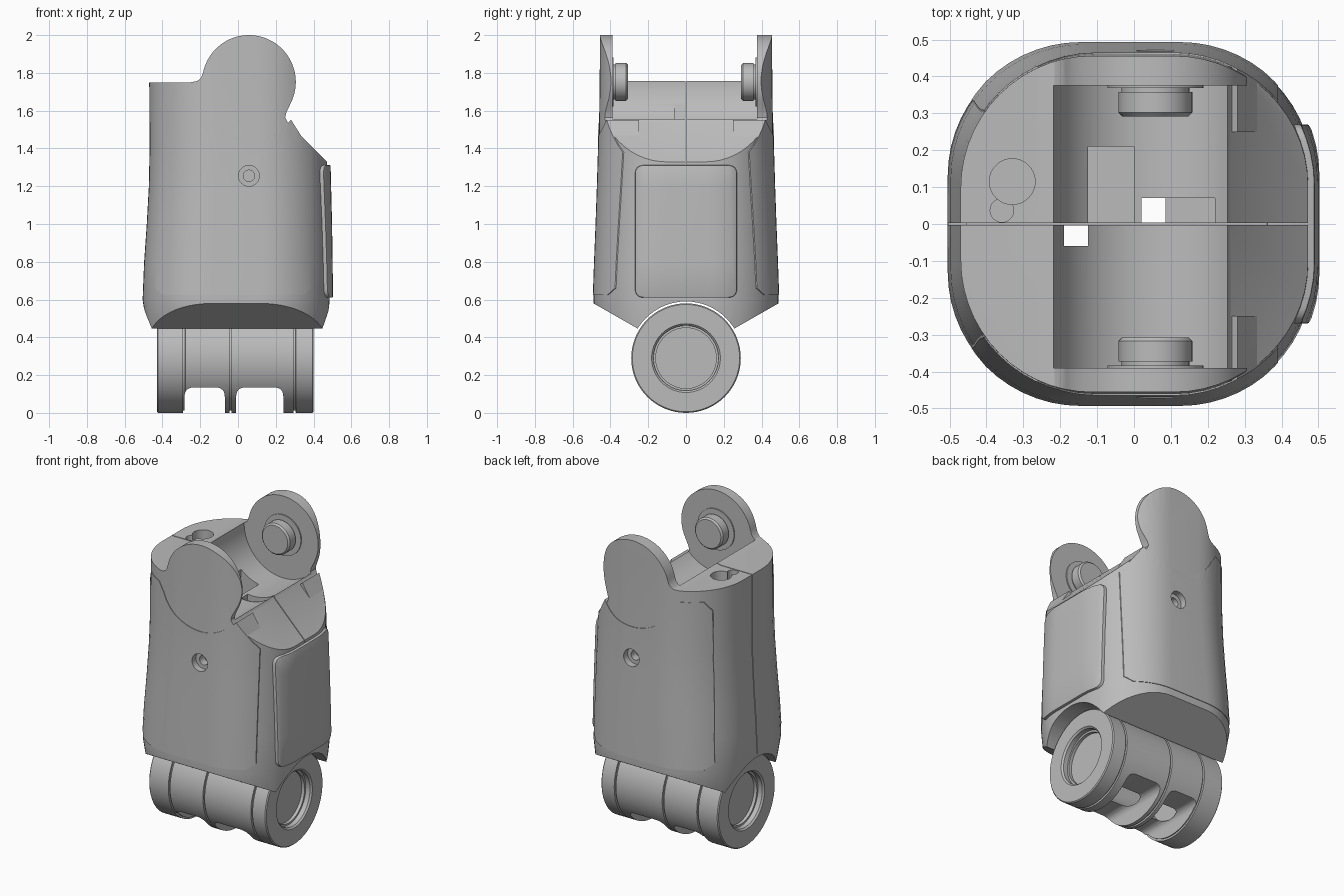
import bpy, bmesh, math

cube = bpy.data.objects.get("Cube")
if cube:
    bpy.data.objects.remove(cube, do_unlink=True)

grey = bpy.data.materials.new("plain_grey")
grey.use_nodes = True
GREY = (0.5, 0.5, 0.5, 1)
grey.diffuse_color = GREY
grey.node_tree.nodes["Principled BSDF"].inputs["Base Color"].default_value = GREY

PIVOT = (0.058, 1.752)      # ear centre in x, z
BARREL_Z = 0.29             # hinge barrel height


def finish(name, bm):
    bmesh.ops.recalc_face_normals(bm, faces=bm.faces)
    mesh = bpy.data.meshes.new(name)
    bm.to_mesh(mesh)
    bm.free()
    mesh.materials.append(grey)
    ob = bpy.data.objects.new(name, mesh)
    bpy.context.collection.objects.link(ob)
    return ob


def skin(name, rings):
    """Closed solid through a list of equal-length rings."""
    bm = bmesh.new()
    rows = [[bm.verts.new(p) for p in ring] for ring in rings]
    n = len(rows[0])
    for a, b in zip(rows, rows[1:]):
        for i in range(n):
            j = (i + 1) % n
            bm.faces.new((a[i], a[j], b[j], b[i]))
    bm.faces.new(rows[0])
    bm.faces.new(rows[-1])
    return finish(name, bm)


def prism(name, axis, pts, lo, hi):
    put = {"X": lambda a, b, t: (t, a, b),
           "Y": lambda a, b, t: (a, t, b),
           "Z": lambda a, b, t: (a, b, t)}[axis]
    return skin(name, [[put(a, b, t) for a, b in pts] for t in (lo, hi)])


def arc(cx, cy, r, start=0, end=360, n=64):
    steps = n if abs(end - start) == 360 else n + 1
    angles = [math.radians(start + (end - start) * i / n) for i in range(steps)]
    return [(cx + r * math.cos(a), cy + r * math.sin(a)) for a in angles]


def rect(x0, x1, y0, y1):
    return [(x0, y0), (x1, y0), (x1, y1), (x0, y1)]


def rounded(pts, r, n=6):
    """Polygon with softened corners."""
    out = []
    for i, (x, y) in enumerate(pts):
        ends = []
        for qx, qy in (pts[i - 1], pts[(i + 1) % len(pts)]):
            d = math.hypot(qx - x, qy - y)
            k = min(r, d * 0.45) / d
            ends.append((x + (qx - x) * k, y + (qy - y) * k))
        (ax, ay), (bx, by) = ends
        for s in range(n + 1):
            t = s / n
            u, v, w = (1 - t) ** 2, 2 * t * (1 - t), t * t
            out.append((u * ax + v * x + w * bx, u * ay + v * y + w * by))
    return out


def boolean(ob, tool, op="DIFFERENCE"):
    mod = ob.modifiers.new("cut", "BOOLEAN")
    mod.object, mod.operation, mod.solver = tool, op, "EXACT"
    apply(ob)
    bpy.data.objects.remove(tool, do_unlink=True)


def apply(ob):
    bpy.context.view_layer.update()
    deps = bpy.context.evaluated_depsgraph_get()
    mesh = bpy.data.meshes.new_from_object(ob.evaluated_get(deps))
    ob.modifiers.clear()
    ob.data = mesh


def bevel(ob, width):
    mod = ob.modifiers.new("bevel", "BEVEL")
    mod.width, mod.segments = width, 2
    mod.limit_method, mod.angle_limit = "ANGLE", math.radians(45)
    apply(ob)


def shell(name, grow=0.0):
    """Tapered housing with a rounded-square section."""
    levels = [(0.3, -0.47, 0.47, 0.47), (0.46, -0.485, 0.475, 0.48),
              (0.6, -0.505, 0.485, 0.49), (0.8, -0.497, 0.483, 0.483),
              (1.0, -0.483, 0.48, 0.475), (1.2, -0.472, 0.475, 0.468),
              (1.4, -0.468, 0.47, 0.462), (1.75, -0.47, 0.468, 0.457),
              (2.1, -0.47, 0.468, 0.455)]
    rings = []
    for z, x0, x1, y in levels:
        x0, x1, y, r = x0 - grow, x1 + grow, y + grow, 0.36 + grow
        ring = []
        for k, (sx, sy) in enumerate([(1, 1), (-1, 1), (-1, -1), (1, -1)]):
            cx = x1 - r if sx > 0 else x0 + r
            ring += arc(cx, sy * (y - r), r, k * 90, k * 90 + 90, 14)
        rings.append([(a, b, z) for a, b in ring])
    return skin(name, rings)


# Housing with its two ears: side outline and wedge-shaped underside
housing = shell("housing")
outline = [(-0.6, 0.25), (-0.6, 1.75), (-0.25, 1.75), (-0.215, 1.757), (-0.195, 1.775)]
outline += arc(*PIVOT, 0.248, 168, -24, 56)
outline += [(0.256, 1.59), (0.25, 1.565), (0.262, 1.54), (0.6, 1.2), (0.6, 0.25)]
boolean(housing, prism("outline", "Y", outline, -0.7, 0.7), "INTERSECT")
wedge = [(0, 0.3), (0.6, 0.643), (0.6, 2.2), (-0.6, 2.2), (-0.6, 0.643)]
boolean(housing, prism("wedge", "X", wedge, -0.7, 0.7), "INTERSECT")

# Scoop between the ears and clearance for the barrel
boolean(housing, prism("scoop", "Y", arc(*PIVOT, 0.277, n=80), -0.39, 0.375))
boolean(housing, prism("clearance", "X", arc(0, BARREL_Z, 0.3), -0.7, 0.7))

# Pockets and openings in the top
boolean(housing, prism("peg_hole", "Z", arc(-0.33, 0.115, 0.062, n=32), 1.3, 1.9))
boolean(housing, prism("wire_hole", "Z", arc(-0.358, 0.037, 0.032, n=24), 1.4, 1.9))
boolean(housing, prism("pocket", "Z", rect(-0.125, 0, 0.004, 0.21), 1.15, 1.9))
boolean(housing, prism("ledge", "Z", rect(0.02, 0.22, 0.004, 0.07), 1.3, 1.56))
openings = [rect(0.02, 0.085, 0.004, 0.07), rect(-0.19, -0.125, -0.06, -0.004)]
for pts in openings:
    boolean(housing, prism("opening", "Z", pts, 0.4, 1.9))

# Fine parting line around the middle
seam = prism("seam", "Y", rect(-0.6, 0.6, 0.61, 1.9), -0.0025, 0.0025)
boolean(seam, prism("core", "Y", rect(-0.455, 0.455, 0.5, 1.3), -0.1, 0.1))
boolean(housing, seam)

# Raised pad on the left side
pad = shell("side_pad", 0.018)
corners = rounded(rect(-0.27, 0.27, 0.61, 1.312), 0.05)
boolean(pad, prism("pad_shape", "X", corners, 0.36, 0.7), "INTERSECT")
bevel(pad, 0.008)

# Thin raised panels on the front and back
panels = []
lower = [(0.345, 1.45), (0.39, 1.38), (0.39, 0.66), (0.35, 0.625), (-0.4, 0.625),
         (-0.44, 0.66), (-0.41, 1.3), (-0.405, 1.62), (-0.37, 1.68), (-0.26, 1.68)]
panel_shape = arc(*PIVOT, 0.3, 205, 318, 24) + lower
for name, lo, hi in (("front_panel", -0.7, -0.25), ("back_panel", 0.25, 0.7)):
    panel = shell(name, 0.004)
    boolean(panel, prism("panel_shape", "Y", panel_shape, lo, hi), "INTERSECT")
    panels.append(panel)

# Screw holes, stepped, on the front and back
for side in (-1, 1):
    for r, depth in ((0.055, 0.43), (0.03, 0.38)):
        for ob in [housing] + panels:
            ends = sorted((side * depth, side * 0.7))
            boolean(ob, prism("screw", "Y", arc(0.058, 1.255, r, n=32), *ends))


def lathe(name, profile, axis, centre, n=72):
    """Revolve (position, radius) pairs about a line along x or y."""
    rings = []
    for t, r in profile:
        circle = arc(*centre, max(r, 0.001), n=n)
        rings.append([(t, a, b) if axis == "X" else (a, t, b) for a, b in circle])
    return skin(name, rings)


# Hinge pins on the ears
pins = []
for name, side, base in (("front_pin", -1, 0.395), ("back_pin", 1, 0.38)):
    steps = [(0.01, 0.13), (-0.012, 0.13), (-0.012, 0.092), (-0.022, 0.092),
             (-0.022, 0.1), (-0.078, 0.1), (-0.088, 0.09)]
    pins.append(lathe(name, [(side * (base + t), r) for t, r in steps], "Y", PIVOT, 48))

# Hinge barrel with recessed ends and grooves
R = 0.29
profile = [(-0.37, 0.16), (-0.39, 0.16), (-0.39, 0.172), (-0.42, 0.172), (-0.43, 0.182),
           (-0.43, R - 0.006), (-0.424, R)]
for x in (-0.285, -0.04, 0.3):
    profile += [(x - 0.006, R), (x - 0.005, R - 0.012), (x + 0.005, R - 0.012), (x + 0.006, R)]
profile += [(0.394, R), (0.4, R - 0.006), (0.4, 0.182), (0.39, 0.172), (0.36, 0.172),
            (0.36, 0.16), (0.34, 0.16)]
barrel = lathe("hinge_barrel", profile, "X", (0, BARREL_Z))
boolean(barrel, prism("bore", "X", arc(0, BARREL_Z, 0.175), -0.285, 0.24))
for x0, x1 in ((-0.283, -0.07), (-0.01, 0.24)):
    window = rounded(rect(x0, x1, -0.2, 0.135), 0.05)
    boolean(barrel, prism("window", "Y", window, -0.5, 0.5))
for pts in openings:
    boolean(barrel, prism("opening", "Z", pts, 0.3, 0.7))

# Smooth shading with crisp edges
bpy.ops.object.select_all(action="DESELECT")
for ob in [housing, pad, barrel] + panels + pins:
    ob.select_set(True)
bpy.context.view_layer.objects.active = housing
bpy.ops.object.shade_smooth_by_angle(angle=math.radians(30))
